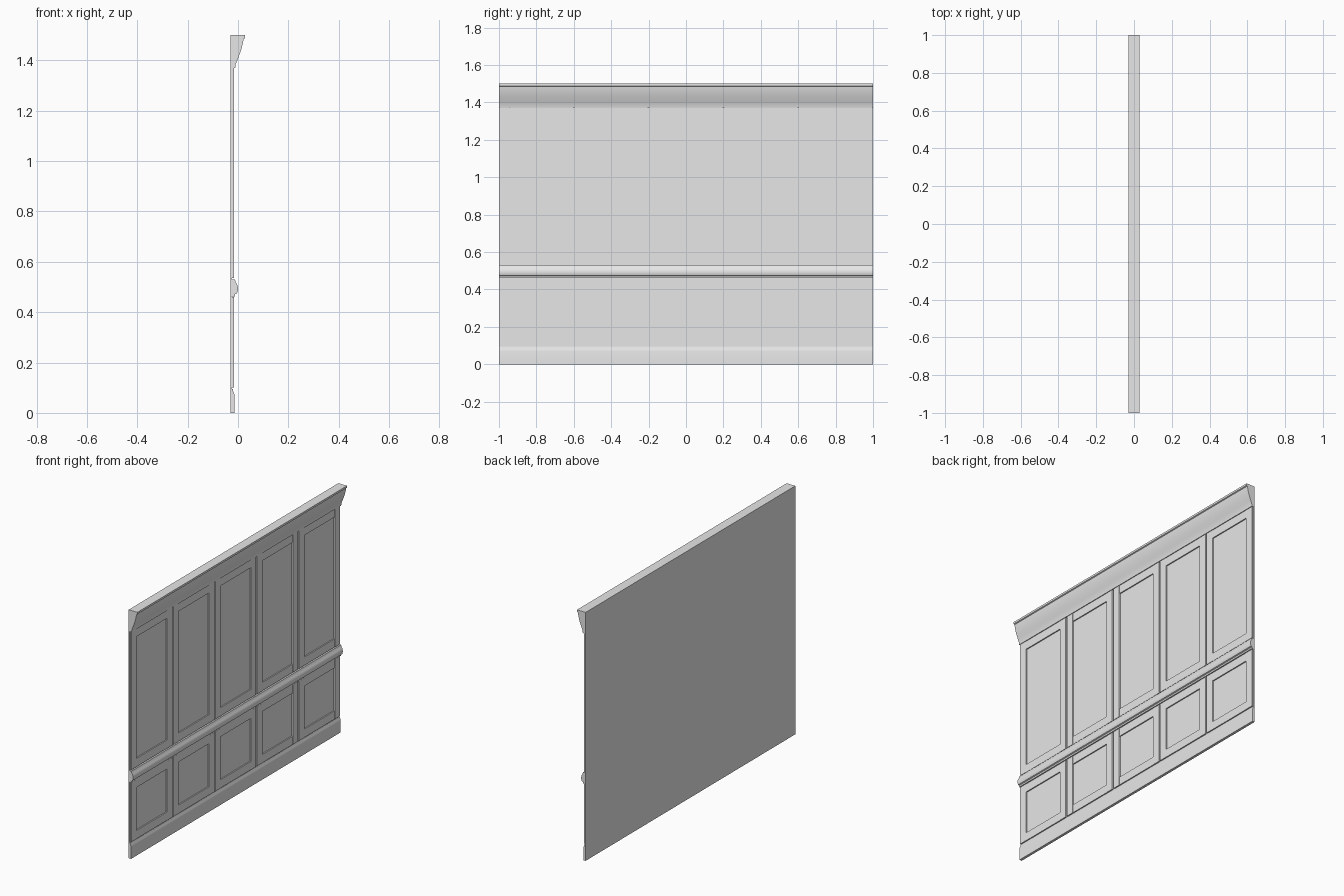
import bpy, bmesh
from math import radians

old = bpy.data.objects.get("Cube")
if old:
    bpy.data.objects.remove(old)

BACK, FIELD, FRAME = -0.03, -0.019, -0.015   # depth layers along x
HALF = 1.0
STILE, GAP = 0.05, 0.005

paint = bpy.data.materials.new("light_grey_paint")
paint.use_nodes = True
GREY = (0.8, 0.8, 0.8, 1)
paint.diffuse_color = GREY
paint.node_tree.nodes["Principled BSDF"].inputs["Base Color"].default_value = GREY


def finish(bm, name, smooth=False):
    bmesh.ops.recalc_face_normals(bm, faces=bm.faces)
    mesh = bpy.data.meshes.new(name)
    bm.to_mesh(mesh)
    bm.free()
    mesh.materials.append(paint)
    obj = bpy.data.objects.new(name, mesh)
    bpy.context.collection.objects.link(obj)
    if smooth:
        bpy.ops.object.select_all(action='DESELECT')
        obj.select_set(True)
        bpy.context.view_layer.objects.active = obj
        bpy.ops.object.shade_smooth_by_angle(angle=radians(25))
    return obj


def add_box(bm, x0, x1, y0, y1, z0, z1):
    verts = bmesh.ops.create_cube(bm, size=1)["verts"]
    bmesh.ops.scale(bm, vec=(x1 - x0, y1 - y0, z1 - z0), verts=verts)
    bmesh.ops.translate(bm, vec=((x0 + x1) / 2, (y0 + y1) / 2, (z0 + z1) / 2), verts=verts)


def sweep(name, profile):
    """Run an (x, z) outline along the full length of the wall."""
    bm = bmesh.new()
    face = bm.faces.new([bm.verts.new((x, -HALF, z)) for x, z in profile])
    new = bmesh.ops.extrude_face_region(bm, geom=[face])["geom"]
    bmesh.ops.translate(bm, vec=(0, 2 * HALF, 0),
                        verts=[v for v in new if isinstance(v, bmesh.types.BMVert)])
    return finish(bm, name, smooth=True)


def panel_frame(name, y0, y1, z0, z1):
    """Two full-height stiles with slightly set-back rails between them."""
    bm = bmesh.new()
    for a, b in ((y0, y0 + STILE), (y1 - STILE, y1)):
        add_box(bm, BACK, FRAME, a, b, z0, z1)
    for a, b in ((z0, z0 + STILE), (z1 - STILE, z1)):
        add_box(bm, BACK, FRAME - 0.001, y0 + STILE, y1 - STILE, a, b)
    finish(bm, name)


def panel(name, y0, y1, z0, z1):
    """Flat field with a raised moulding around its edge."""
    bm = bmesh.new()
    face = bm.faces.new([bm.verts.new((FIELD, y, z))
                         for y, z in ((y0, z0), (y1, z0), (y1, z1), (y0, z1))])
    face.normal_update()
    for width, rise in ((0.001, 0.008), (0.004, 0.0), (0.006, -0.006)):
        bmesh.ops.inset_region(bm, faces=[face], thickness=width, depth=rise,
                               use_even_offset=True)
    finish(bm, name)


# Backing board
bm = bmesh.new()
add_box(bm, BACK, -0.023, -HALF, HALF, 0, 1.49)
finish(bm, "backing_board")

# Horizontal mouldings
sweep("baseboard", [(BACK, 0), (-0.014, 0), (-0.014, 0.07), (-0.016, 0.08),
                    (-0.02, 0.088), (-0.021, 0.095), (BACK, 0.095)])
sweep("chair_rail", [(BACK, 0.463), (-0.012, 0.463), (-0.011, 0.472), (-0.004, 0.475),
                     (-0.001, 0.483), (0, 0.492), (-0.001, 0.502), (-0.004, 0.511),
                     (-0.009, 0.518), (-0.012, 0.53), (BACK, 0.53)])
sweep("cornice", [(BACK, 1.37), (-0.011, 1.37), (-0.009, 1.385), (-0.001, 1.405),
                  (0.008, 1.428), (0.015, 1.45), (0.02, 1.472), (0.022, 1.485),
                  (0.028, 1.488), (0.028, 1.5), (BACK, 1.5)])

# Five bays of tall upper and short lower panels, split by narrow grooves
BAY = 2 * HALF / 5
for row, z0, z1 in (("lower", 0.1, 0.46), ("upper", 0.535, 1.37)):
    for i in range(5):
        y0 = -HALF + i * BAY + GAP
        y1 = y0 + BAY - 2 * GAP
        panel_frame(f"{row}_frame_{i + 1}", y0, y1, z0, z1)
        panel(f"{row}_panel_{i + 1}", y0 + STILE, y1 - STILE, z0 + STILE, z1 - STILE)
